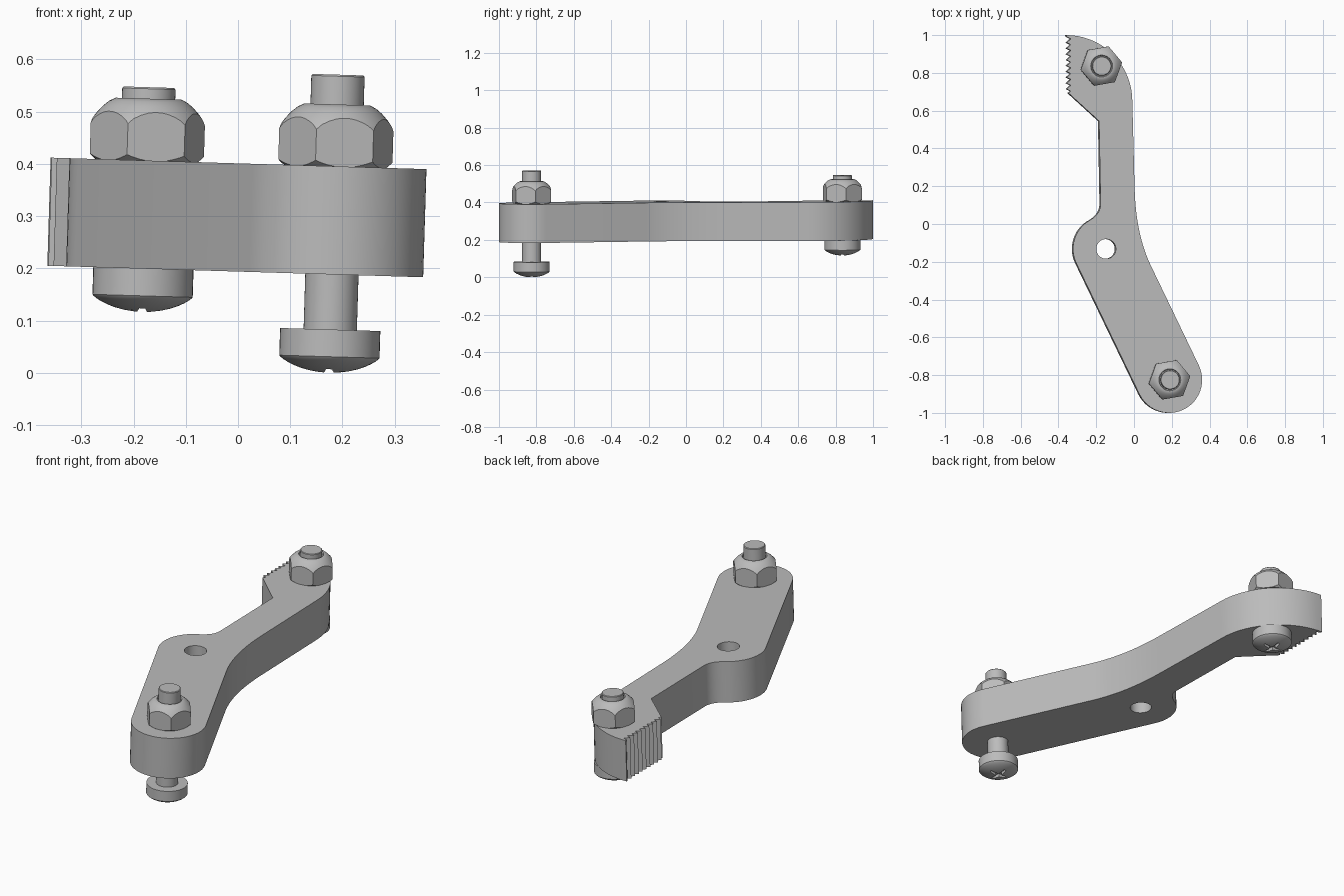
import bpy, bmesh
from math import sin, cos, radians, tau
from mathutils import Matrix, Vector

if "Cube" in bpy.data.objects:
    bpy.data.objects.remove(bpy.data.objects["Cube"], do_unlink=True)

steel = bpy.data.materials.new("grey_steel")
steel.use_nodes = True
GREY = (0.5, 0.5, 0.5, 1)
steel.diffuse_color = GREY
steel.node_tree.nodes["Principled BSDF"].inputs["Base Color"].default_value = GREY

# The whole assembly leans slightly to one side
LEAN = Matrix.Translation((0, 0, 0.2975)) @ Matrix.Rotation(radians(1.75), 4, 'Y')
HALF = 0.1035          # half the arm thickness
RADIUS = 0.175         # arm end radius
FRONT = Vector((0.183, -0.825))
BACK = Vector((-0.178, 0.836))
PIVOT = Vector((-0.151, -0.132))


def finish(bm, name):
    bmesh.ops.remove_doubles(bm, verts=bm.verts, dist=1e-5)
    bmesh.ops.recalc_face_normals(bm, faces=bm.faces)
    mesh = bpy.data.meshes.new(name)
    bm.to_mesh(mesh)
    bm.free()
    mesh.materials.append(steel)
    obj = bpy.data.objects.new(name, mesh)
    obj.matrix_world = LEAN
    bpy.context.collection.objects.link(obj)
    return obj


def prism(name, outline, low, high):
    bm = bmesh.new()
    face = bm.faces.new([bm.verts.new((x, y, low)) for x, y in outline])
    top = bmesh.ops.extrude_face_region(bm, geom=[face])["geom"]
    verts = [v for v in top if isinstance(v, bmesh.types.BMVert)]
    bmesh.ops.translate(bm, verts=verts, vec=(0, 0, high - low))
    return finish(bm, name)


def lathe(name, centre, profile, steps=48):
    bm = bmesh.new()
    verts = [bm.verts.new((centre.x + r, centre.y, z)) for r, z in profile]
    edges = [bm.edges.new(pair) for pair in zip(verts, verts[1:])]
    bmesh.ops.spin(bm, geom=verts + edges, cent=(centre.x, centre.y, 0),
                   axis=(0, 0, 1), angle=tau, steps=steps)
    return finish(bm, name)


def arc(centre, radius, start, end, steps):
    angles = [radians(start + (end - start) * i / steps) for i in range(steps + 1)]
    return [(centre[0] + radius * cos(a), centre[1] + radius * sin(a)) for a in angles]


def bend(a, b, c, steps=10):
    a, b, c = Vector(a), Vector(b), Vector(c)
    ts = [i / steps for i in range(steps + 1)]
    return [tuple(a * (1 - t) ** 2 + b * 2 * t * (1 - t) + c * t * t) for t in ts]


def combine(obj, tool, operation):
    mod = obj.modifiers.new("cut", 'BOOLEAN')
    mod.operation, mod.object, mod.solver = operation, tool, 'EXACT'
    activate(obj)
    bpy.ops.object.modifier_apply(modifier=mod.name)
    bpy.data.objects.remove(tool, do_unlink=True)


def activate(obj):
    bpy.context.view_layer.update()
    bpy.ops.object.select_all(action='DESELECT')
    obj.select_set(True)
    bpy.context.view_layer.objects.active = obj


def smooth(obj):
    activate(obj)
    bpy.ops.object.shade_smooth_by_angle(angle=radians(30))


# Cranked arm with a toothed edge at the back
TEETH = 10
pitch = (1.0 - 0.693) / TEETH
teeth = []
for i in range(TEETH):
    y = 1.0 - i * pitch
    teeth += [(-0.36, y - 0.3 * pitch), (-0.338, y - 0.65 * pitch)]
outline = arc(FRONT, RADIUS, -154.5, 25.5, 24)
outline += bend((0.083, -0.214), (0.006, -0.05), (0.0, 0.19))
outline += arc((-0.362, 0.65), 0.35, 0, 90, 18)
outline += teeth + [(-0.35, 0.693), (-0.188, 0.545)]
outline += bend((-0.18, 0.11), (-0.178, 0.055), (-0.236, 0.02), 8)
outline += arc(PIVOT, RADIUS, 120, 205.5, 14)[1:]
arm = prism("arm", outline, -HALF, HALF)
hole = lathe("hole_cutter", PIVOT, [(0, -0.2), (0.052, -0.2), (0.052, 0.2), (0, 0.2)])
combine(arm, hole, 'DIFFERENCE')
smooth(arm)


def add_bolt(name, at, head, tip):
    # Pan head and shank in one turned piece
    dome = [(0.096 * sin(a), head - 0.052 - 0.031 * cos(a) ** 1.6)
            for a in [radians(90) * i / 8 for i in range(8)]]
    profile = dome + [(0.096, head - 0.052), (0.096, head), (0.051, head),
                      (0.051, tip - 0.003), (0.048, tip), (0, tip)]
    bolt = lathe(name + "_bolt", at, profile)
    # Cross-shaped driver recess
    star = []
    for i in range(4):
        for turn, r in ((-7, 0.05), (7, 0.05), (45, 0.014)):
            a = radians(90 * i + turn)
            star.append((at.x + r * cos(a), at.y + r * sin(a)))
    recess = prism("recess_cutter", star, head - 0.12, head - 0.066)
    combine(bolt, recess, 'DIFFERENCE')
    smooth(bolt)
    # Hexagonal lock nut, rounded by a turned envelope
    nut = prism(name + "_nut", arc(at, 0.111, 10, 310, 5), HALF, 0.23)
    envelope = lathe("nut_envelope", at, [
        (0, HALF), (0.098, HALF), (0.113, HALF + 0.012), (0.113, 0.17),
        (0.106, 0.183), (0.097, 0.195), (0.086, 0.207), (0.075, 0.216),
        (0.063, 0.222), (0.058, 0.222), (0.055, 0.214), (0, 0.214)])
    combine(nut, envelope, 'INTERSECT')
    smooth(nut)


add_bolt("front", FRONT, -0.209, 0.279)
add_bolt("back", BACK, -HALF, 0.244)
